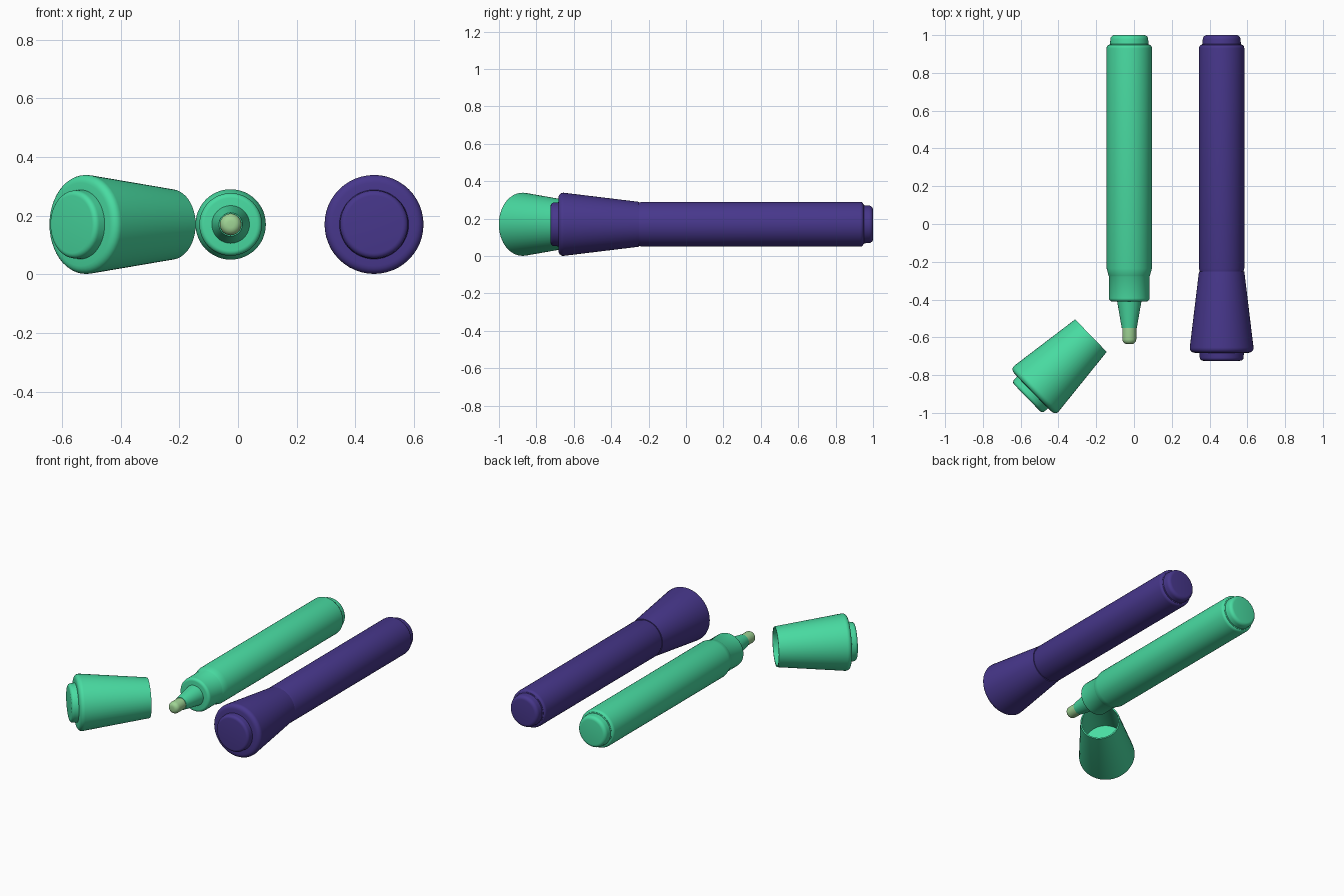
import bpy, bmesh, math
from mathutils import Vector

if "Cube" in bpy.data.objects:
    bpy.data.objects.remove(bpy.data.objects["Cube"])

SIDES = 48
AXIS_Z = 0.17


def material(name, rgb):
    m = bpy.data.materials.new(name)
    m.diffuse_color = (*rgb, 1)
    m.use_nodes = True
    m.node_tree.nodes["Principled BSDF"].inputs["Base Color"].default_value = m.diffuse_color
    return m


green = material("green plastic", (0.066, 0.71, 0.36))
purple = material("purple plastic", (0.063, 0.038, 0.26))
felt = material("pale green felt", (0.35, 0.66, 0.30))


def lathe(name, profile, mat, location, turn=0.0):
    """Revolve (y, radius) points about the y axis; radius 0 closes the end."""
    bm = bmesh.new()
    rings = []
    for y, r in profile:
        if r == 0:
            rings.append([bm.verts.new((0, y, 0))])
        else:
            rings.append([bm.verts.new((r * math.cos(a), y, r * math.sin(a)))
                          for a in (2 * math.pi * i / SIDES for i in range(SIDES))])
    for a, b in zip(rings, rings[1:]):
        for i in range(SIDES):
            j = (i + 1) % SIDES
            if len(a) == 1:
                bm.faces.new((a[0], b[i], b[j]))
            elif len(b) == 1:
                bm.faces.new((a[i], a[j], b[0]))
            else:
                bm.faces.new((a[i], a[j], b[j], b[i]))
    bmesh.ops.recalc_face_normals(bm, faces=bm.faces)
    me = bpy.data.meshes.new(name)
    bm.to_mesh(me)
    bm.free()
    me.materials.append(mat)
    ob = bpy.data.objects.new(name, me)
    ob.location = location
    ob.rotation_euler.z = turn
    bpy.context.collection.objects.link(ob)
    bpy.ops.object.select_all(action='DESELECT')
    ob.select_set(True)
    bpy.context.view_layer.objects.active = ob
    bpy.ops.object.shade_smooth_by_angle(angle=math.radians(35))
    return ob


def arc(y, r, ry, rr, start, end, n=5):
    """Quarter-round edge points about centre (y, r)."""
    return [(y + ry * math.sin(t), r + rr * math.cos(t))
            for t in (math.radians(start + (end - start) * i / n) for i in range(n + 1))]


# Barrel with rear plug and front collar
barrel = ([(1.0, 0)] + arc(0.978, 0.078, 0.022, 0.022, 90, 0)
          + [(0.952, 0.102), (0.950, 0.107)] + arc(0.930, 0.107, 0.018, 0.013, 90, 0)
          + [(-0.235, 0.12), (-0.275, 0.109), (-0.278, 0.107)]
          + arc(-0.393, 0.09, 0.017, 0.017, 0, -90) + [(-0.41, 0)])

# Tapered neck and felt nib
neck = [(-0.40, 0), (-0.40, 0.066), (-0.55, 0.040), (-0.55, 0)]
nib = [(-0.54, 0), (-0.54, 0.037)] + arc(-0.61, 0.012, 0.026, 0.025, 0, -90) + [(-0.636, 0)]

# Hollow cap, open end at y = 0
cap = ([(-0.26, 0), (-0.26, 0.122), (0, 0.112), (0, 0.12)]
       + arc(-0.405, 0.142, 0.025, 0.027, 8, -90)
       + [(-0.431, 0.118)] + arc(-0.455, 0.098, 0.017, 0.018, 0, -90) + [(-0.472, 0)])

open_at = Vector((-0.025, 0, AXIS_Z))
closed_at = Vector((0.464, 0, AXIS_Z))

# Open green marker with its loose cap
lathe("green_barrel", barrel, green, open_at)
lathe("green_neck", neck, green, open_at)
lathe("felt_nib", nib, felt, open_at)
lathe("green_cap", cap, green, (-0.228, -0.591, AXIS_Z), math.radians(-45.8))

# Closed purple marker
lathe("purple_barrel", barrel, purple, closed_at)
lathe("purple_cap", cap, purple, closed_at + Vector((0, -0.252, 0)))
